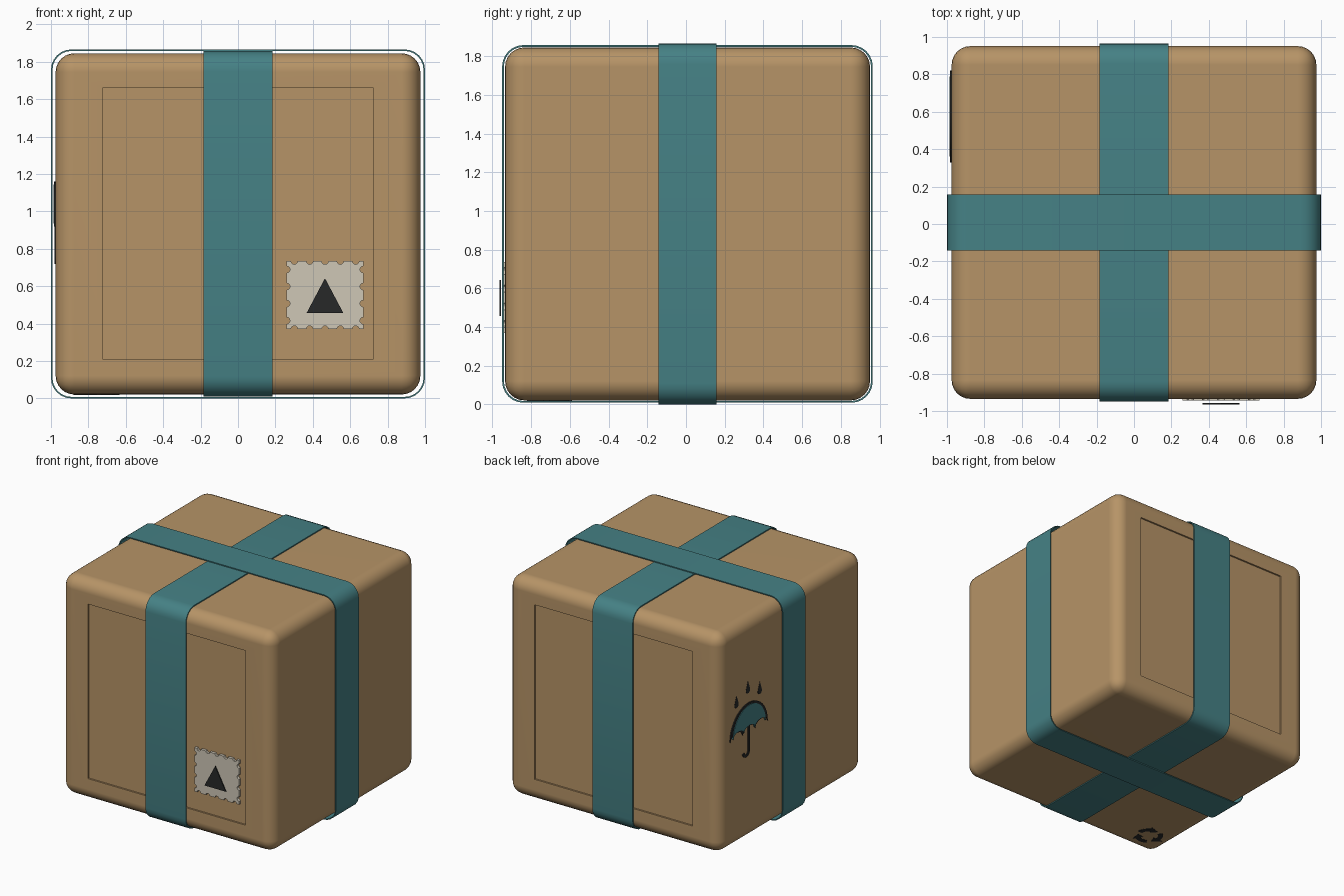
import bpy, bmesh, math
from math import sin, cos, pi, radians
from mathutils import Vector

if "Cube" in bpy.data.objects:
    bpy.data.objects.remove(bpy.data.objects["Cube"])


def material(name, rgb):
    m = bpy.data.materials.new(name)
    m.diffuse_color = (*rgb, 1)
    m.use_nodes = True
    m.node_tree.nodes["Principled BSDF"].inputs["Base Color"].default_value = m.diffuse_color
    return m


CARD = material("cardboard", (0.47, 0.295, 0.135))
TEAL = material("teal", (0.06, 0.22, 0.235))
PAPER = material("paper", (0.62, 0.57, 0.47))
INK = material("ink", (0.02, 0.022, 0.022))


def finish(bm, name, mat):
    bmesh.ops.recalc_face_normals(bm, faces=bm.faces)
    me = bpy.data.meshes.new(name)
    bm.to_mesh(me)
    bm.free()
    me.materials.append(mat)
    ob = bpy.data.objects.new(name, me)
    bpy.context.collection.objects.link(ob)
    bpy.ops.object.select_all(action='DESELECT')
    ob.select_set(True)
    bpy.context.view_layer.objects.active = ob
    bpy.ops.object.shade_smooth_by_angle(angle=radians(30))
    return ob


def arc(cx, cy, rx, ry, a0, a1, n):
    """Points along an elliptical arc, angles in degrees."""
    return [(cx + rx * cos(radians(a0 + (a1 - a0) * i / n)),
             cy + ry * sin(radians(a0 + (a1 - a0) * i / n))) for i in range(n + 1)]


def plate(name, pts, place, w0, w1, mat):
    """Flat outline with thickness from w0 to w1 along the face normal."""
    bm = bmesh.new()
    face = bm.faces.new([bm.verts.new(place(u, v, w0)) for u, v in pts])
    ext = bmesh.ops.extrude_face_region(bm, geom=[face], use_keep_orig=True)
    move = Vector(place(0, 0, w1)) - Vector(place(0, 0, w0))
    bmesh.ops.translate(bm, vec=move, verts=[g for g in ext["geom"] if isinstance(g, bmesh.types.BMVert)])
    return finish(bm, name, mat)


# Cardboard box with rounded edges and recessed front and back panels
Y0, Y1, Z0, Z1, HX = -0.935, 0.951, 0.021, 1.845, 0.975
bm = bmesh.new()
bmesh.ops.create_cube(bm, size=1)
for v in bm.verts:
    v.co = (2 * HX * v.co.x, (Y0 + Y1) / 2 + (Y1 - Y0) * v.co.y, (Z0 + Z1) / 2 + (Z1 - Z0) * v.co.z)
bmesh.ops.bevel(bm, geom=bm.edges[:], offset=0.1, segments=6, profile=0.5, affect='EDGES')
for f in [f for f in bm.faces if abs(f.normal.y) > 0.99 and f.calc_area() > 1]:
    bmesh.ops.inset_individual(bm, faces=[f], thickness=0.1)
    for v in f.verts:
        v.co.x = math.copysign(0.725, v.co.x)
        v.co.z = 1.66 if v.co.z > 0.9 else 0.21
    n = f.normal.copy()
    ext = bmesh.ops.extrude_discrete_faces(bm, faces=[f])["faces"]
    bmesh.ops.translate(bm, vec=-0.014 * n, verts=ext[0].verts[:])
box = finish(bm, "cardboard_box", CARD)
wn = box.modifiers.new("weighted_normals", 'WEIGHTED_NORMAL')
wn.keep_sharp = True


# Straps: thin rounded-rectangle loops around the box
def rounded_rect(a0, a1, b0, b1, r):
    return (arc(a1 - r, b1 - r, r, r, 0, 90, 6) + arc(a0 + r, b1 - r, r, r, 90, 180, 6)
            + arc(a0 + r, b0 + r, r, r, 180, 270, 6) + arc(a1 - r, b0 + r, r, r, 270, 360, 6))


def strap(name, a0, a1, b0, b1, s0, s1, t, place):
    bm = bmesh.new()
    outer = rounded_rect(a0, a1, b0, b1, 0.11)
    inner = rounded_rect(a0 + t, a1 - t, b0 + t, b1 - t, 0.11 - t)
    loops = [[bm.verts.new(place(a, b, s)) for a, b in pts]
             for pts, s in ((outer, s0), (outer, s1), (inner, s1), (inner, s0))]
    n = len(outer)
    for k in range(4):
        p, q = loops[k], loops[(k + 1) % 4]
        for i in range(n):
            j = (i + 1) % n
            bm.faces.new((p[i], p[j], q[j], q[i]))
    return finish(bm, name, TEAL)


strap("side_strap", -1, 1, 0, 1.866, -0.142, 0.158, 0.008, lambda a, b, s: (a, s, b))
strap("front_strap", -0.95, 0.965, 0.009, 1.857, -0.185, 0.185, 0.009, lambda a, b, s: (s, a, b))

# Postage stamp with perforated edges
on_front = lambda u, v, w: (u, Y0 - w, v)
W, H, R = 0.205, 0.1825, 0.018
SX, SZ = 0.465, 0.5525
stamp = []
for side, (half, dist, count) in enumerate(((W, H, 5), (H, W, 4), (W, H, 5), (H, W, 4))):
    a = side * pi / 2
    edge = [(-half, -dist)]
    for i in range(count):
        c = -half + 2 * half * (i + 0.5) / count
        edge += arc(c, -dist, R, R, 180, 0, 6)
    stamp += [(SX + x * cos(a) - y * sin(a), SZ + x * sin(a) + y * cos(a)) for x, y in edge]
plate("stamp", stamp, on_front, -0.016, 0.009, PAPER)
plate("stamp_triangle", [(0.367, 0.457), (0.563, 0.457), (0.465, 0.642)], on_front, 0.022, 0.03, INK)


# Umbrella mark on the left side
on_left = lambda u, v, w: (-HX - w, 0.575 - u, v)


def canopy(k):
    hw, base = 0.245 * k, 1.03 - 0.11 * k
    pts = arc(0, base, hw, 0.24 * k, 0, 180, 20)[:-1]
    for i in range(3):
        pts += arc(-hw + hw / 3 * (2 * i + 1), base, hw / 3, 0.05 * k, 180, 0, 6)[:-1]
    return pts


plate("umbrella_outline", canopy(1), on_left, -0.004, 0.008, INK)
plate("umbrella_canopy", canopy(0.87), on_left, 0.0, 0.012, TEAL)
hook = ([(0.012, 0.97)] + arc(-0.035, 0.765, 0.047, 0.047, 0, -170, 8)
        + arc(-0.035, 0.765, 0.023, 0.023, -170, 0, 8) + [(-0.012, 0.97)])
plate("umbrella_handle", hook, on_left, -0.004, 0.007, INK)
for i, (u, v) in enumerate(((-0.155, 1.20), (-0.005, 1.265), (0.15, 1.20))):
    drop = arc(u, v, 0.027, 0.027, 150, 390, 10) + [(u, v + 0.075)]
    plate(f"rain_drop_{i + 1}", drop, on_left, -0.004, 0.002, INK)

# Ring of three arrows on the underside
on_bottom = lambda u, v, w: (-0.745 + u, -0.705 + v, Z0 - w)
for i in range(3):
    a = 120 * i
    tip = [(r * cos(radians(a + d)), r * sin(radians(a + d)))
           for r, d in ((0.135, 60), (0.092, 100), (0.05, 60))]
    arrow = arc(0, 0, 0.112, 0.112, a, a + 60, 6) + tip + arc(0, 0, 0.072, 0.072, a + 60, a, 6)
    plate(f"underside_arrow_{i + 1}", arrow, on_bottom, -0.004, 0.002, INK)
